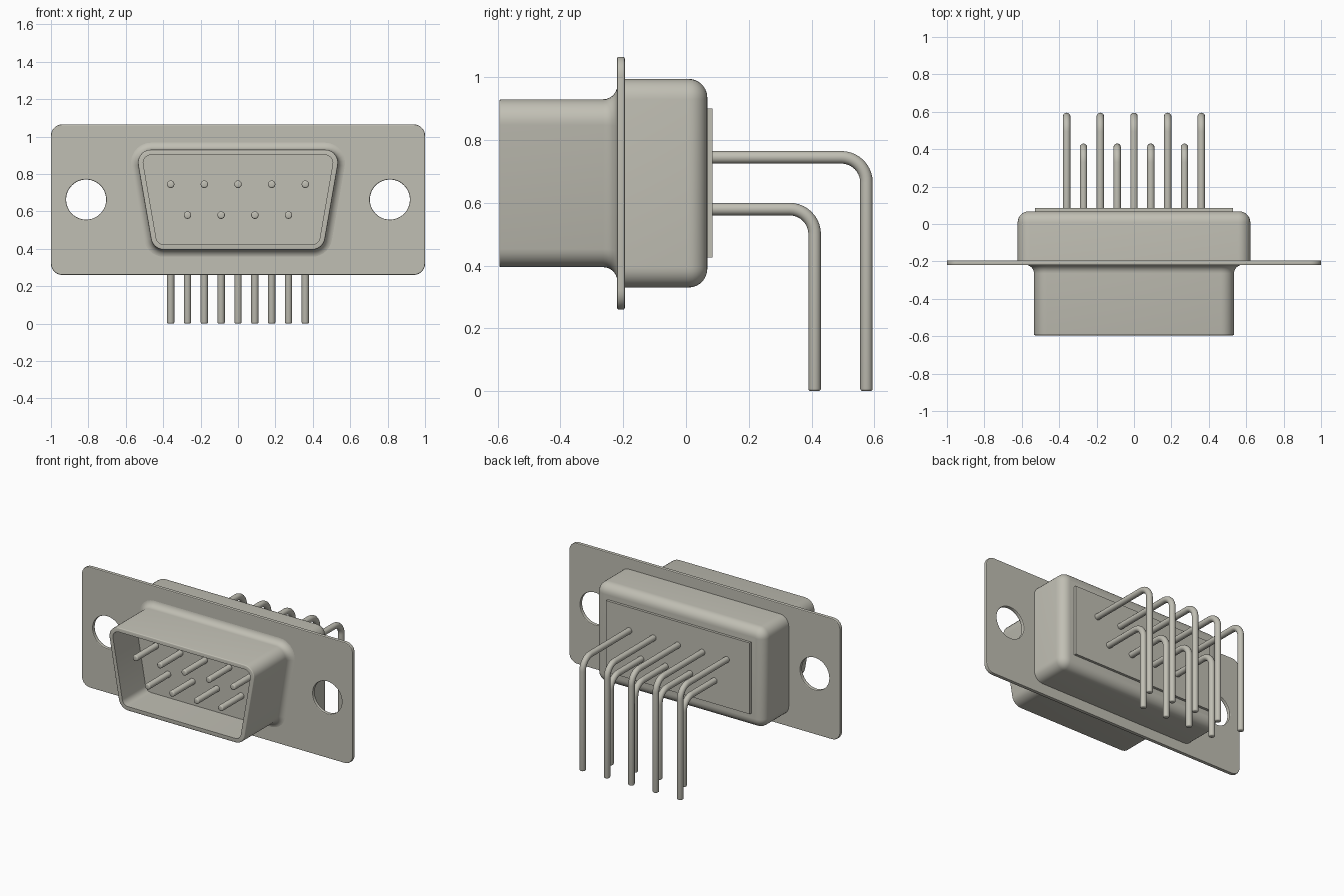
import bpy, bmesh, math
from mathutils import Vector

cube = bpy.data.objects.get("Cube")
if cube:
    bpy.data.objects.remove(cube, do_unlink=True)

COLOUR = (0.53, 0.52, 0.455, 1.0)
metal = bpy.data.materials.new("warm_grey_metal")
metal.use_nodes = True
metal.diffuse_color = COLOUR
metal.node_tree.nodes["Principled BSDF"].inputs["Base Color"].default_value = COLOUR


def smooth(obj, angle=35):
    bpy.ops.object.select_all(action='DESELECT')
    obj.select_set(True)
    bpy.context.view_layer.objects.active = obj
    bpy.ops.object.shade_smooth_by_angle(angle=math.radians(angle))


def add_object(name, data):
    obj = bpy.data.objects.new(name, data)
    bpy.context.collection.objects.link(obj)
    return obj


def loft(name, rings):
    """Skin a list of equal-length rings and cap both ends."""
    bm = bmesh.new()
    loops = [[bm.verts.new(p) for p in ring] for ring in rings]
    n = len(loops[0])
    for a, b in zip(loops, loops[1:]):
        for i in range(n):
            j = (i + 1) % n
            bm.faces.new((a[i], a[j], b[j], b[i]))
    bm.faces.new(loops[0])
    bm.faces.new(loops[-1])
    bmesh.ops.recalc_face_normals(bm, faces=bm.faces)
    mesh = bpy.data.meshes.new(name)
    bm.to_mesh(mesh)
    bm.free()
    mesh.materials.append(metal)
    obj = add_object(name, mesh)
    smooth(obj)
    return obj


def outline(top, bottom, z0, z1, r, grow=0.0, steps=7):
    """Rounded symmetric trapezoid in x/z; grow offsets it outward."""
    slope = math.atan2(top - bottom, z1 - z0)
    # distance from the side line to the corner centres
    def centre_x(z):
        t = (z - z0) / (z1 - z0)
        return bottom + (top - bottom) * t - r / math.cos(slope)
    pts = []
    right = [(z0 + r, -math.pi / 2, -slope), (z1 - r, -slope, math.pi / 2)]
    for z, a0, a1 in right:
        for i in range(steps + 1):
            a = a0 + (a1 - a0) * i / steps
            pts.append((centre_x(z) + (r + grow) * math.cos(a),
                        z + (r + grow) * math.sin(a)))
    return pts + [(-x, z) for x, z in reversed(pts)]


def ring(y, grow, shape):
    return [(x, y, z) for x, z in outline(*shape, grow=grow)]


def arc(n):
    return [math.pi / 2 * i / n for i in range(n + 1)]


# Mounting flange: rounded plate with two screw holes
curve = bpy.data.curves.new("flange", 'CURVE')
curve.dimensions = '2D'
curve.fill_mode = 'BOTH'
holes = [[(s * 0.812 + 0.107 * math.cos(2 * math.pi * i / 48),
           0.663 + 0.107 * math.sin(2 * math.pi * i / 48)) for i in range(48)]
         for s in (-1, 1)]
for pts in [outline(1.0, 1.0, 0.26, 1.065, 0.06)] + holes:
    spline = curve.splines.new('POLY')
    spline.points.add(len(pts) - 1)
    for p, (x, z) in zip(spline.points, pts):
        p.co = (x, z, 0, 1)
    spline.use_cyclic_u = True
curve.bevel_depth = 0.005
curve.bevel_resolution = 1
curve.offset = -0.005
curve.extrude = 0.0075
curve.materials.append(metal)
flange = add_object("flange", curve)
flange.rotation_euler.x = math.pi / 2
flange.location.y = -0.2075
bpy.ops.object.select_all(action='DESELECT')
flange.select_set(True)
bpy.context.view_layer.objects.active = flange
bpy.ops.object.convert(target='MESH')
smooth(bpy.context.view_layer.objects.active)

# Front shell: flared root, straight wall, rounded rim, recessed floor
D_SHAPE = (0.548, 0.455, 0.395, 0.93, 0.07)
F = 0.045
rings = [ring(-0.219 - F * math.sin(a), F * (1 - math.cos(a)), D_SHAPE)
         for a in reversed(arc(6))]
rings = rings[::-1]
# the flare is widest against the flange
rings = [ring(-0.219 - F * (1 - math.cos(a)), F * (1 - math.sin(a)), D_SHAPE)
         for a in arc(6)]
rings += [ring(-0.589 - 0.006 * math.sin(a), -0.006 * (1 - math.cos(a)), D_SHAPE)
          for a in arc(3)]
rings += [ring(-0.595, -0.028, D_SHAPE), ring(-0.35, -0.028, D_SHAPE)]
loft("front_shell", rings)

# Rear housing with rounded back edges
BOX = (0.622, 0.622, 0.33, 0.995, 0.065)
R = 0.06
rings = [ring(-0.2, 0, BOX)]
rings += [ring(0.068 - R + R * math.sin(a), -R * (1 - math.cos(a)), BOX)
          for a in arc(7)]
loft("rear_housing", rings)

# Thin insulator plate on the back
bpy.ops.mesh.primitive_cube_add(size=1, location=(0, 0.07, 0.6625))
plate = bpy.context.object
plate.name = "back_plate"
plate.scale = (1.06, 0.03, 0.475)
plate.data.materials.append(metal)


# Bent pins: straight front contact, curved bend, downward leg
def pin(name, z, y_leg, radius=0.02, bend=0.08, tip=0.008):
    path = []  # (y, z, tangent angle, radius)
    for a in arc(3):
        path.append((-0.572 + tip * (1 - math.cos(a)), z, 0.0,
                     radius - tip + tip * math.sin(a)))
    for a in arc(10):
        path.append((y_leg - bend + bend * math.sin(a),
                     z - bend + bend * math.cos(a), -a, radius))
    for a in arc(3):
        path.append((y_leg, tip - tip * math.sin(a), -math.pi / 2,
                     radius - tip + tip * math.cos(a)))
    rings = []
    for y, pz, t, r in path:
        side = Vector((1, 0, 0))
        up = Vector((0, -math.sin(t), math.cos(t)))
        rings.append([Vector((0, y, pz)) + r * (math.cos(b) * side + math.sin(b) * up)
                      for b in (2 * math.pi * k / 20 for k in range(20))])
    return loft(name, rings)


for row, z, y_leg, count in (("upper", 0.745, 0.575, 5), ("lower", 0.58, 0.41, 4)):
    first = pin(f"{row}_pin_1", z, y_leg)
    first.location.x = -0.09 * (count - 1)
    for i in range(1, count):
        copy = add_object(f"{row}_pin_{i + 1}", first.data)
        copy.location.x = 0.18 * i - 0.09 * (count - 1)
